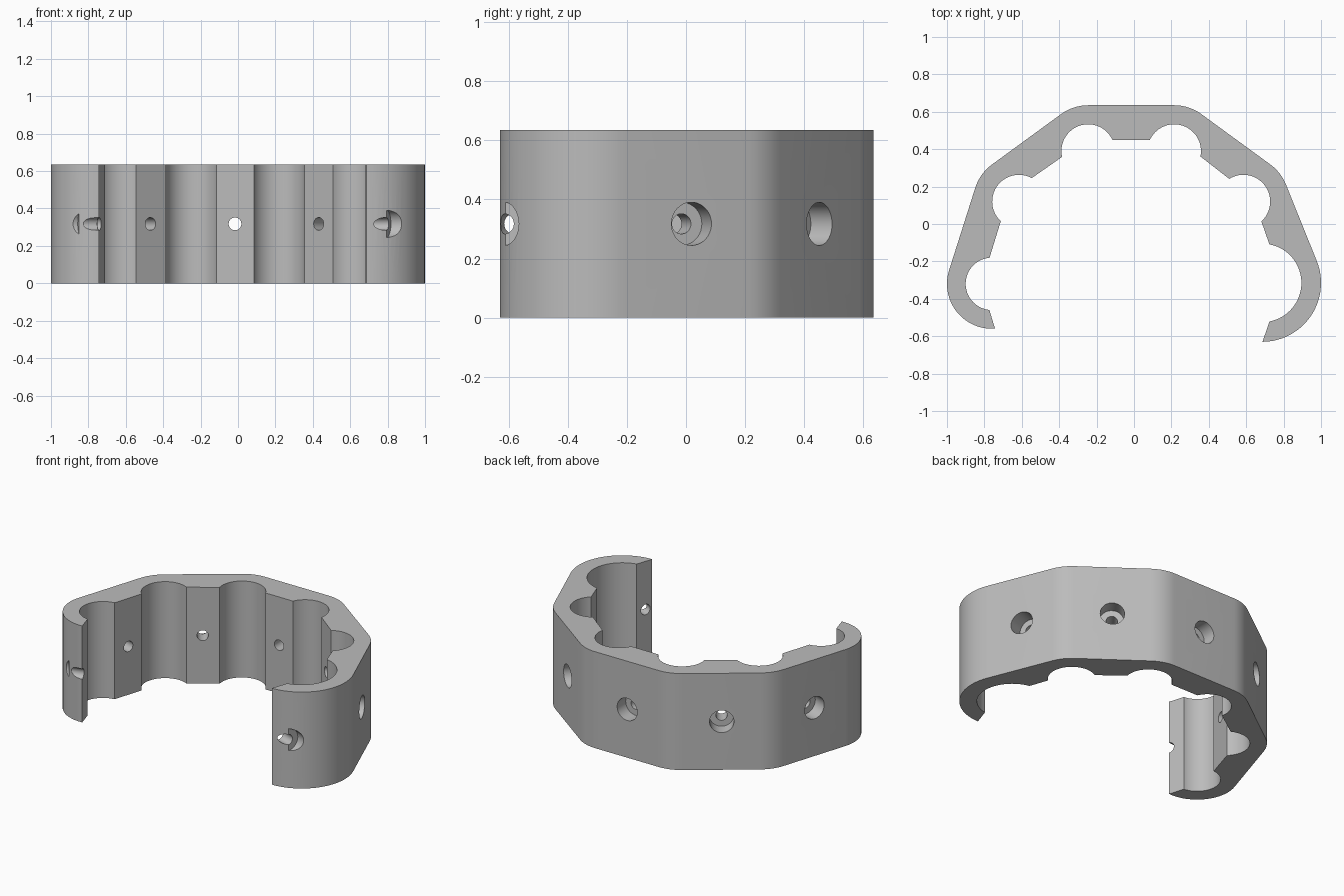
import bpy, bmesh, math
from mathutils import Vector, Matrix

cube = bpy.data.objects.get("Cube")
if cube:
    bpy.data.objects.remove(cube, do_unlink=True)

HEIGHT = 0.635
STEP = math.radians(5)
HOLE_R, BORE_R, BORE_START = 0.034, 0.073, 0.096

grey = bpy.data.materials.new("plain grey")
grey.use_nodes = True
colour = (0.5, 0.5, 0.5, 1)
grey.diffuse_color = colour
grey.node_tree.nodes["Principled BSDF"].inputs["Base Color"].default_value = colour

# Tube channels, counter-clockwise: centre, outer radius, inner radius,
# and the two ends of the inner arc
channels = [
    ((0.685, -0.315), 0.315, 0.21, (0.724, -0.521), (0.724, -0.107)),
    ((0.585, 0.12), 0.245, 0.143, (0.682, 0.013), (0.508, 0.243)),
    ((0.215, 0.39), 0.245, 0.143, (0.355, 0.361), (0.083, 0.45)),
    ((-0.245, 0.39), 0.245, 0.143, (-0.115, 0.45), (-0.388, 0.358)),
    ((-0.615, 0.12), 0.245, 0.143, (-0.548, 0.243), (-0.714, 0.013)),
    ((-0.76, -0.32), 0.24, 0.14, (-0.773, -0.174), (-0.773, -0.457)),
]
lip_right, lip_left = (0.687, -0.63), (-0.743, -0.56)


def angle_to(centre, point):
    return math.atan2(point[1] - centre[1], point[0] - centre[0])


def arc(centre, radius, a, b):
    """Points counter-clockwise from angle a to angle b."""
    span = (b - a) % math.tau
    n = max(2, round(span / STEP))
    return [(centre[0] + radius * math.cos(a + span * i / n),
             centre[1] + radius * math.sin(a + span * i / n)) for i in range(n + 1)]


def tangent(c1, r1, c2, r2):
    """Angle of the outer normal shared by two neighbouring circles."""
    return angle_to(c1, c2) - math.acos((r1 - r2) / math.dist(c1, c2))


# Outer wall: tangent lines wrapped round the channels
normals = [angle_to(channels[0][0], lip_right)]
for p, q in zip(channels, channels[1:]):
    normals.append(tangent(p[0], p[1], q[0], q[1]))
normals.append(angle_to(channels[-1][0], lip_left))
profile = []
for ch, a, b in zip(channels, normals, normals[1:]):
    profile += arc(ch[0], ch[1], a, b)

# Inner wall: scalloped channels joined by flat bridges
for centre, _, radius, start, end in reversed(channels):
    profile += reversed(arc(centre, radius, angle_to(centre, start), angle_to(centre, end)))


def mesh_object(name, bm):
    bmesh.ops.recalc_face_normals(bm, faces=bm.faces)
    mesh = bpy.data.meshes.new(name)
    bm.to_mesh(mesh)
    bm.free()
    mesh.materials.append(grey)
    obj = bpy.data.objects.new(name, mesh)
    bpy.context.collection.objects.link(obj)
    return obj


# Holder body: extruded profile
bm = bmesh.new()
base = bm.faces.new([bm.verts.new((x, y, 0)) for x, y in profile])
top = bmesh.ops.extrude_face_region(bm, geom=[base])
bmesh.ops.translate(bm, vec=(0, 0, HEIGHT),
                    verts=[v for v in top["geom"] if isinstance(v, bmesh.types.BMVert)])
body = mesh_object("curved_tube_holder", bm)


def add_stepped_hole(bm, point, direction, n=40):
    """Narrow hole opening into a wide counterbore along direction."""
    d = Vector((direction[0], direction[1], 0)).normalized()
    place = Matrix.Translation((point[0], point[1], HEIGHT / 2)) @ \
        d.to_track_quat('Z', 'Y').to_matrix().to_4x4()
    rings = []
    for r, t in [(HOLE_R, -0.05), (HOLE_R, BORE_START), (BORE_R, BORE_START), (BORE_R, 0.35)]:
        rings.append([bm.verts.new(place @ Vector((r * math.cos(math.tau * i / n),
                                                   r * math.sin(math.tau * i / n), t)))
                      for i in range(n)])
    for lo, hi in zip(rings, rings[1:]):
        for i in range(n):
            j = (i + 1) % n
            bm.faces.new((lo[i], lo[j], hi[j], hi[i]))
    bm.faces.new(rings[0][::-1])
    bm.faces.new(rings[-1])


# Screw holes through the middle of every bridge
bm = bmesh.new()
holes = []
for p, q in zip(channels, channels[1:]):
    a, b = Vector(p[4]), Vector(q[3])
    holes.append(((a + b) / 2, (b - a).normalized()))
# Half-open holes at the two lips mirror the end bridges
for k, ch in ((0, channels[0]), (-1, channels[-1])):
    mid, along = holes[k]
    holes.insert(len(holes) // 2, (Vector((mid.x, 2 * ch[0][1] - mid.y)),
                                   Vector((-along.x, along.y))))
for mid, along in holes:
    add_stepped_hole(bm, mid, (along.y, -along.x))
cutter = mesh_object("screw_hole_cutter", bm)
cutter.hide_render = True

cut = body.modifiers.new("screw holes", 'BOOLEAN')
cut.operation = 'DIFFERENCE'
cut.solver = 'EXACT'
cut.object = cutter
bpy.ops.object.select_all(action='DESELECT')
bpy.context.view_layer.objects.active = body
body.select_set(True)
bpy.ops.object.modifier_apply(modifier=cut.name)
bpy.data.objects.remove(cutter, do_unlink=True)
bpy.ops.object.shade_smooth_by_angle(angle=math.radians(25))
